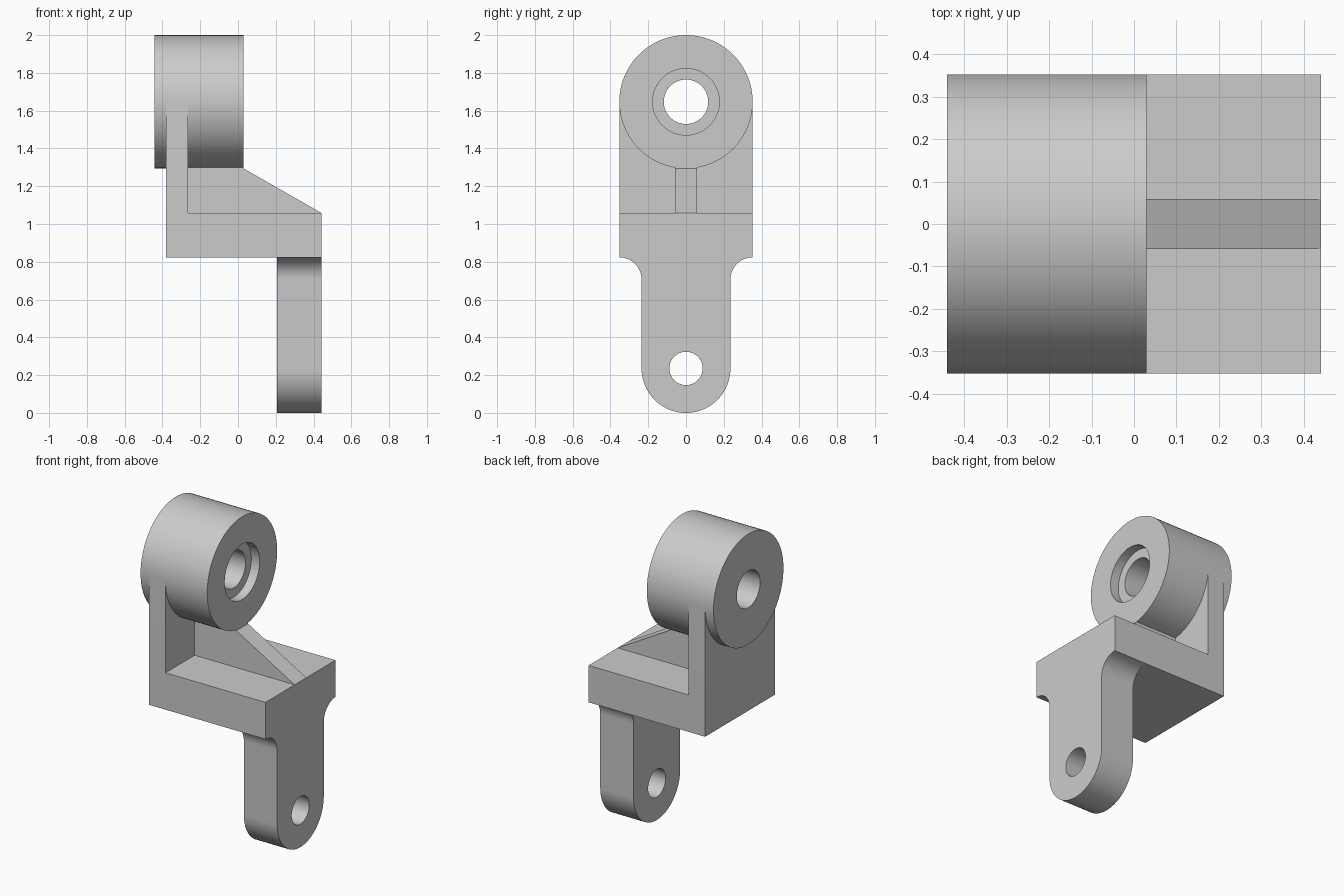
import bpy, bmesh
from math import cos, sin, pi, radians

if "Cube" in bpy.data.objects:
    bpy.data.objects.remove(bpy.data.objects["Cube"])

U = 2 / 34          # drawing module: the whole part is 34 modules tall


def extrude(name, pts, axis, a, b):
    """Solid from a closed profile: (y, z) along X or (x, z) along Y, in modules."""
    bm = bmesh.new()
    place = (lambda p, t: (t * U, p[0] * U, p[1] * U)) if axis == 'X' else \
            (lambda p, t: (p[0] * U, t * U, p[1] * U))
    lo = [bm.verts.new(place(p, a)) for p in pts]
    hi = [bm.verts.new(place(p, b)) for p in pts]
    bm.faces.new(lo)
    bm.faces.new(hi)
    n = len(pts)
    for i in range(n):
        j = (i + 1) % n
        bm.faces.new((lo[i], lo[j], hi[j], hi[i]))
    bmesh.ops.recalc_face_normals(bm, faces=bm.faces)
    me = bpy.data.meshes.new(name)
    bm.to_mesh(me)
    bm.free()
    ob = bpy.data.objects.new(name, me)
    bpy.context.collection.objects.link(ob)
    return ob


def arc(cy, cz, r, start, end, n):
    angles = [radians(start + (end - start) * i / n) for i in range(n + 1)]
    return [(cy + r * cos(t), cz + r * sin(t)) for t in angles]


def circle(cz, r, n=96):
    return arc(0, cz, r, 0, 360, n)[:-1]


def combine(target, other, operation):
    bpy.context.view_layer.objects.active = target
    mod = target.modifiers.new("combine", 'BOOLEAN')
    mod.object, mod.operation, mod.solver = other, operation, 'EXACT'
    bpy.ops.object.modifier_apply(modifier=mod.name)
    bpy.data.objects.remove(other, do_unlink=True)


# L-shaped wall and shelf
body = extrude("pivot_bracket", [(-6.5, 14), (7.5, 14), (7.5, 18), (-4.5, 18),
                                 (-4.5, 28), (-6.5, 28)], 'Y', -6, 6)

# Lower lug with rounded end and filleted shoulders
right = arc(6, 12, 2, 180, 90, 12)
left = [(-y, z) for y, z in reversed(right)]
lug = extrude("lower_lug", arc(0, 4, 4, 180, 360, 48) + right +
              [(6, 16), (-6, 16)] + left, 'X', 3.5, 7.5)

# Central sloping rib
rib = extrude("rib", [(-5.5, 17), (7.3, 17), (7.5, 18), (0.5, 22),
                      (0.4, 24), (-5.5, 24)], 'Y', -1, 1)

# Upper barrel
barrel = extrude("barrel", circle(28, 6), 'X', -7.5, 0.5)

for part in (lug, rib, barrel):
    combine(body, part, 'UNION')

# Barrel bore, counterbore and lug hole
for z, r, a, b in ((28, 2, -9, 2), (28, 3, -0.5, 2), (4, 1.5, 2, 9)):
    combine(body, extrude("hole_cutter", circle(z, r, 64), 'X', a, b), 'DIFFERENCE')

# Smooth round surfaces, crisp edges
body.select_set(True)
bpy.context.view_layer.objects.active = body
bpy.ops.object.shade_smooth_by_angle(angle=radians(25))
